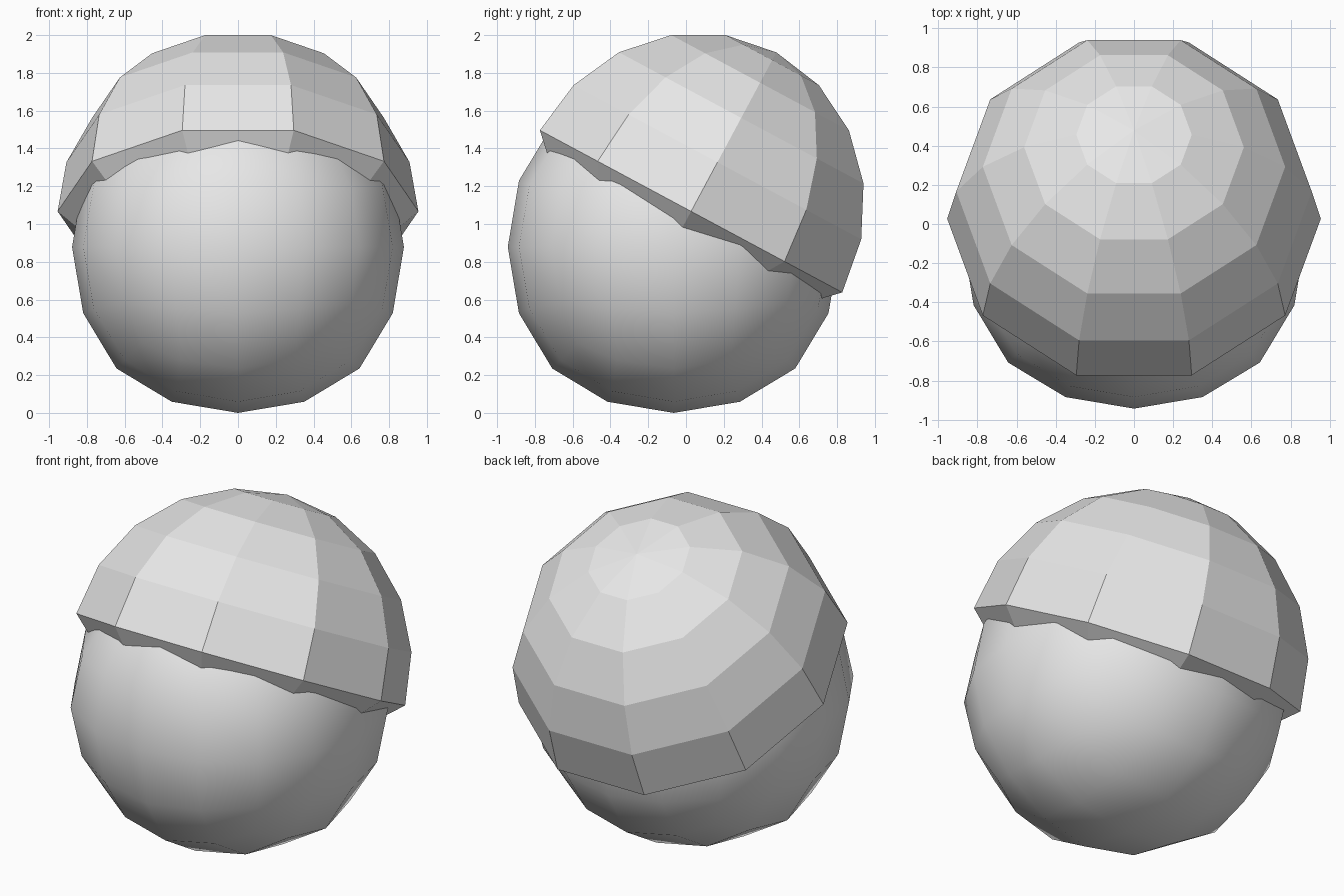
import bpy, bmesh, math

if "Cube" in bpy.data.objects:
    bpy.data.objects.remove(bpy.data.objects["Cube"])

def material(name, rgb):
    m = bpy.data.materials.new(name)
    m.diffuse_color = (*rgb, 1)
    m.use_nodes = True
    m.node_tree.nodes["Principled BSDF"].inputs["Base Color"].default_value = m.diffuse_color
    return m

light_grey = material("light grey", (0.8, 0.8, 0.8))

# Ball: a cube rounded by two levels of subdivision, smooth shaded
bpy.ops.mesh.primitive_cube_add(size=2, location=(0, -0.065, 0.8785))
ball = bpy.context.object
ball.name = "round_ball"
ball.data.materials.append(light_grey)
sub = ball.modifiers.new("rounding", 'SUBSURF')
sub.levels = sub.render_levels = 2
sub.use_limit_surface = False
bpy.ops.object.modifier_apply(modifier=sub.name)
bpy.ops.object.shade_smooth()

# Cap: faceted ten-sided dome, with a lip sloping inward into the ball
R, SIDES, STEP = 0.955, 10, math.radians(18)
profile = [(R - 0.15, -0.14)]
profile += [(R * math.cos(i * STEP), R * math.sin(i * STEP)) for i in range(5)]

bm = bmesh.new()
rings = []
for r, z in profile:
    rings.append([bm.verts.new((r * math.cos(k * math.tau / SIDES),
                                r * math.sin(k * math.tau / SIDES), z))
                  for k in range(SIDES)])
pole = bm.verts.new((0, 0, R))
for k in range(SIDES):
    n = (k + 1) % SIDES
    for low, high in zip(rings, rings[1:]):
        bm.faces.new((low[k], low[n], high[n], high[k]))
    bm.faces.new((rings[-1][k], rings[-1][n], pole))
mesh = bpy.data.meshes.new("dome_cap")
bm.to_mesh(mesh)
bm.free()
mesh.materials.append(light_grey)
cap = bpy.data.objects.new("dome_cap", mesh)
bpy.context.collection.objects.link(cap)

# Tip the cap toward the back
cap.location = (0, 0.027, 1.067)
cap.rotation_euler.x = math.radians(-28.2)
